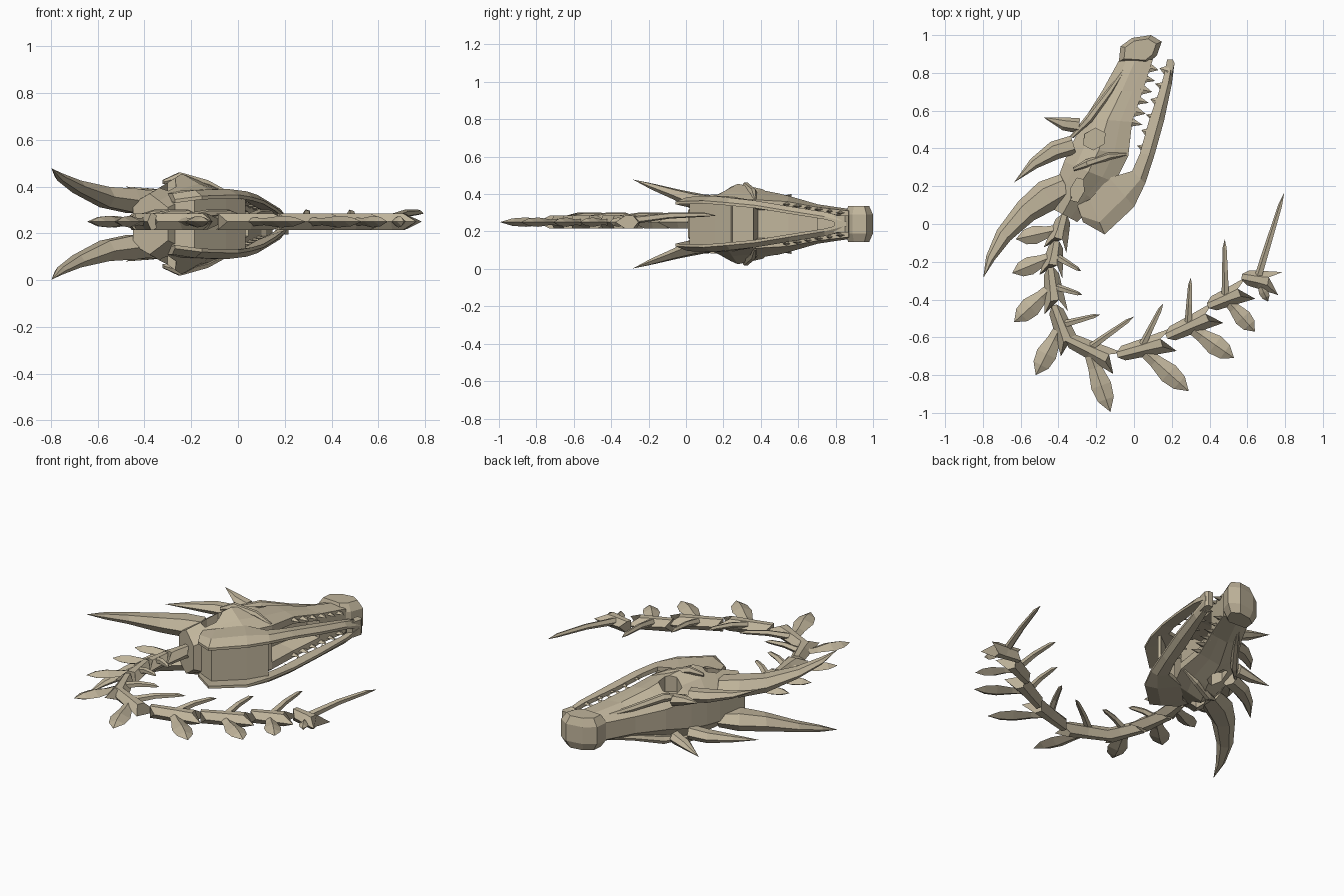
import bpy, bmesh, math
from mathutils import Vector

if "Cube" in bpy.data.objects:
    bpy.data.objects.remove(bpy.data.objects["Cube"])

ZC = 0.24  # mirror plane height: the skull lies on its side
bone = bpy.data.materials.new("bone")
bone.diffuse_color = (0.53, 0.46, 0.33, 1)
bone.use_nodes = True
bone.node_tree.nodes["Principled BSDF"].inputs["Base Color"].default_value = bone.diffuse_color


def loft(name, rings):
    """Skin closed rings of equal length and cap both ends."""
    bm = bmesh.new()
    vs = [[bm.verts.new(p) for p in r] for r in rings]
    n = len(rings[0])
    for a, b in zip(vs, vs[1:]):
        for i in range(n):
            j = (i + 1) % n
            bm.faces.new((a[i], a[j], b[j], b[i]))
    bm.faces.new(vs[0][::-1])
    bm.faces.new(vs[-1])
    bmesh.ops.remove_doubles(bm, verts=bm.verts, dist=0.0003)
    bmesh.ops.recalc_face_normals(bm, faces=bm.faces)
    me = bpy.data.meshes.new(name)
    bm.to_mesh(me)
    bm.free()
    me.materials.append(bone)
    ob = bpy.data.objects.new(name, me)
    bpy.context.collection.objects.link(ob)
    return ob


def carve(target, cutter):
    """Subtract a hidden cutter, then remove it."""
    cutter.hide_render = True
    mod = target.modifiers.new("carve", 'BOOLEAN')
    mod.operation = 'DIFFERENCE'
    mod.object = cutter
    bpy.context.view_layer.objects.active = target
    bpy.ops.object.modifier_apply(modifier=mod.name)
    bpy.data.objects.remove(cutter)


def tube(name, path, sides=6):
    """Tapered spike: path of (x, y, z, in-plane radius, z radius)."""
    rings = []
    for i, (x, y, z, a, b) in enumerate(path):
        p, q = path[max(i - 1, 0)], path[min(i + 1, len(path) - 1)]
        t = Vector((q[0] - p[0], q[1] - p[1])).normalized()
        rings.append([(x - t.y * a * math.cos(k), y + t.x * a * math.cos(k), z + b * math.sin(k))
                      for k in (math.tau * s / sides for s in range(sides))])
    return loft(name, rings)


def pair(name, path, sides=6):
    """Same spike on both sides of the skull; z is distance from the middle."""
    for side, s in (("upper", 1), ("lower", -1)):
        tube(f"{name}_{side}", [(x, y, ZC + s * z, a, b) for x, y, z, a, b in path], sides)


# Upper skull: crest point, palate point, half widths at crest, middle and palate
SKULL = [
    (-.45, .09, -.30, .01, .07, .13, .07),
    (-.40, .25, -.20, .12, .09, .175, .12),
    (-.37, .33, -.10, .22, .09, .215, .13),
    (-.33, .42, -.03, .36, .085, .19, .13),
    (-.26, .56, -.01, .54, .06, .15, .12),
    (-.165, .71, .045, .70, .05, .105, .09),
    (-.072, .88, .10, .87, .05, .08, .07),
]
rings = []
for tx, ty, bx, by, wt, wm, wb in SKULL:
    half = [(f, w) for f, w in ((0, wt), (.22, (wt + wm) * .54), (.48, wm), (.75, (wm + wb) * .5), (1, wb))]
    full = half + [(f, -w) for f, w in reversed(half)]
    rings.append([(tx + (bx - tx) * f, ty + (by - ty) * f, ZC + w) for f, w in full])
skull = loft("skull", rings)

# Hollow palate between the tooth rows
carve(skull, loft("palate_cutter", [
    [(tx + (bx - tx) * f, ty + (by - ty) * f, ZC + s * (wb - .035))
     for f, s in ((.6, .8), (1.2, 1), (1.2, -1), (.6, -.8))]
    for tx, ty, bx, by, wt, wm, wb in SKULL[3:6]]))

# Eye sockets and temple openings cut into both sides
for x, y, rx, ry, turn in ((-.21, .45, .065, .055, .5), (-.30, .18, .036, .07, -.25)):
    pts = [(rx * math.cos(math.tau * i / 6), ry * math.sin(math.tau * i / 6)) for i in range(6)]
    pts = [(x + u * math.cos(turn) - v * math.sin(turn), y + u * math.sin(turn) + v * math.cos(turn))
           for u, v in pts]
    for s in (1, -1):
        carve(skull, loft("socket_cutter", [[(p, q, ZC + s * d) for p, q in pts] for d in (.09, .4)]))

# Nose block: profile in the skull plane, narrower on its two faces
nose = [(-.08, .86), (-.072, .94), (-.01, .985), (.09, 1.0), (.147, .965), (.12, .89), (.07, .85)]
cx, cy = .03, .92
loft("nose", [[(cx + (x - cx) * k, cy + (y - cy) * k, ZC + z) for x, y in nose]
              for z, k in ((-.095, .75), (-.05, 1), (.05, 1), (.095, .75))])

# Horns, crest spikes and brow ridges
pair("great_horn", [(-.36, .20, .10, .07, .045), (-.46, .15, .10, .085, .06), (-.57, .07, .115, .065, .05),
                    (-.69, -.06, .16, .045, .03), (-.76, -.18, .20, .025, .018), (-.798, -.285, .238, 0, 0)])
pair("rear_spike", [(-.32, .42, .11, .05, .04), (-.42, .39, .12, .05, .035),
                    (-.53, .32, .13, .03, .02), (-.635, .22, .15, 0, 0)])
pair("crest_spike", [(-.29, .52, .11, .04, .035), (-.37, .53, .13, .035, .025), (-.48, .565, .16, 0, 0)])
pair("brow_ridge", [(-.33, .46, .12, .01, .01), (-.24, .555, .125, .022, .025),
                    (-.13, .70, .085, .018, .018), (-.03, .85, .06, .006, .01)])
pair("cheek_ridge", [(-.32, .29, .18, .01, .01), (-.25, .32, .20, .022, .024),
                     (-.13, .36, .17, .02, .02), (-.04, .37, .13, .008, .01)])

# Lower jaw: inner edge, outer edge, half width
JAW = [
    (.18, .87, .215, .855, .035), (.145, .74, .20, .74, .065), (.08, .55, .16, .55, .095),
    (.03, .37, .11, .37, .125), (-.01, .28, .06, .215, .14), (-.13, .245, 0, .09, .15),
    (-.235, .13, -.155, -.055, .145), (-.30, .10, -.27, .01, .13),
]
for side, s in (("upper", 1), ("lower", -1)):
    loft(f"jaw_{side}", [[(ix, iy, ZC + s * (w - .025)), (ix, iy, ZC + s * w),
                          (ox + (ix - ox) * .35, oy + (iy - oy) * .35, ZC + s * w),
                          (ox, oy, ZC + s * (w - .025)), (ox, oy, ZC + s * (w - .04))]
                         for ix, iy, ox, oy, w in JAW])
# Floor recessed between the jaw plates, and the chin joining both halves
loft("jaw_floor", [[(ox + (ix - ox) * f, oy + (iy - oy) * f, ZC + z)
                    for f, z in ((.4, w - .02), (.4, .02 - w), (.55, .02 - w), (.55, w - .02))]
                   for ix, iy, ox, oy, w in JAW[4:]])
loft("chin", [[(x, y, ZC + z) for x, y in ((.175, .87), (.205, .87), (.215, .85), (.20, .79), (.16, .79))]
              for z in (-.045, .045)])

# Teeth along both jaws, broad plates slanting into the gap
for i in range(6):
    f = i / 5
    size = .026 + .008 * (i % 2)
    x, y = .0 + .085 * f, .54 + .29 * f
    w = .105 - .045 * f
    pair(f"upper_tooth_{i + 1}", [(x - .02, y, w, size, .014), (x + .045, y - .015, w, 0, 0)], 4)
    x, y = .04 + .12 * f, .40 + .41 * f
    w = .105 - .065 * f
    pair(f"lower_tooth_{i + 1}", [(x + .02, y, w, size, .014), (x - .025, y + .015, w, 0, 0)], 4)

# Spine: body start, body end, outer fin tip, inner spike tip
SPINE = [
    ((-.37, .04), (-.41, -.11), (-.625, -.08), None),
    ((-.41, -.10), (-.435, -.25), (-.645, -.26), (-.28, -.25)),
    ((-.44, -.24), (-.415, -.44), (-.635, -.52), (-.275, -.375)),
    ((-.42, -.44), (-.34, -.65), (-.52, -.80), (-.18, -.48)),
    ((-.35, -.61), (-.11, -.725), (-.125, -.995), (0, -.49)),
    ((-.08, -.69), (.18, -.62), (.29, -.885), (.155, -.42)),
    ((.18, -.59), (.42, -.48), (.53, -.71), (.30, -.285)),
    ((.40, -.43), (.59, -.35), (.64, -.57), (.48, -.08)),
    ((.58, -.28), (.745, -.31), (.71, -.41), (.795, .165)),
]
for n, (a, b, fin, spike) in enumerate(SPINE, 1):
    a, b, fin = Vector(a), Vector(b), Vector(fin)
    d = (b - a).normalized()
    v = Vector((-d.y, d.x))
    # forked body: the edges reach past the notched middle at the far end
    rings = []
    for base, h, edge, mid in ((a, .04, .025, -.01), (a.lerp(b, .5), .048, 0, 0), (b, .062, .03, -.035)):
        ring = []
        for side, z in ((1, 0), (.35, .035), (-.35, .035), (-1, 0), (-.35, -.035), (.35, -.035)):
            p = base + v * side * h + d * (edge if z == 0 else mid)
            ring.append((p.x, p.y, ZC + .01 + z))
        rings.append(ring)
    loft(f"vertebra_{n}", rings)
    # leaf-shaped fin
    root = a.lerp(b, .45)
    w = min(.055, (fin - root).length * .2)
    pts = [(0, .5, .02), (.3, .65, .015), (.58, 1, .025), (.8, .8, .02), (1, 0, 0)]
    tube(f"fin_{n}", [(*root.lerp(fin, f), ZC + .01, w * k, t) for f, k, t in pts], 4)
    # slim inner spike
    if spike:
        tip = Vector(spike)
        tube(f"spike_{n}", [(*root.lerp(tip, f), ZC + z, r, r) for f, z, r in
                            ((0, .02, .022), (.45, .045, .017), (.85, .05, .012), (1, .045, 0))], 5)
